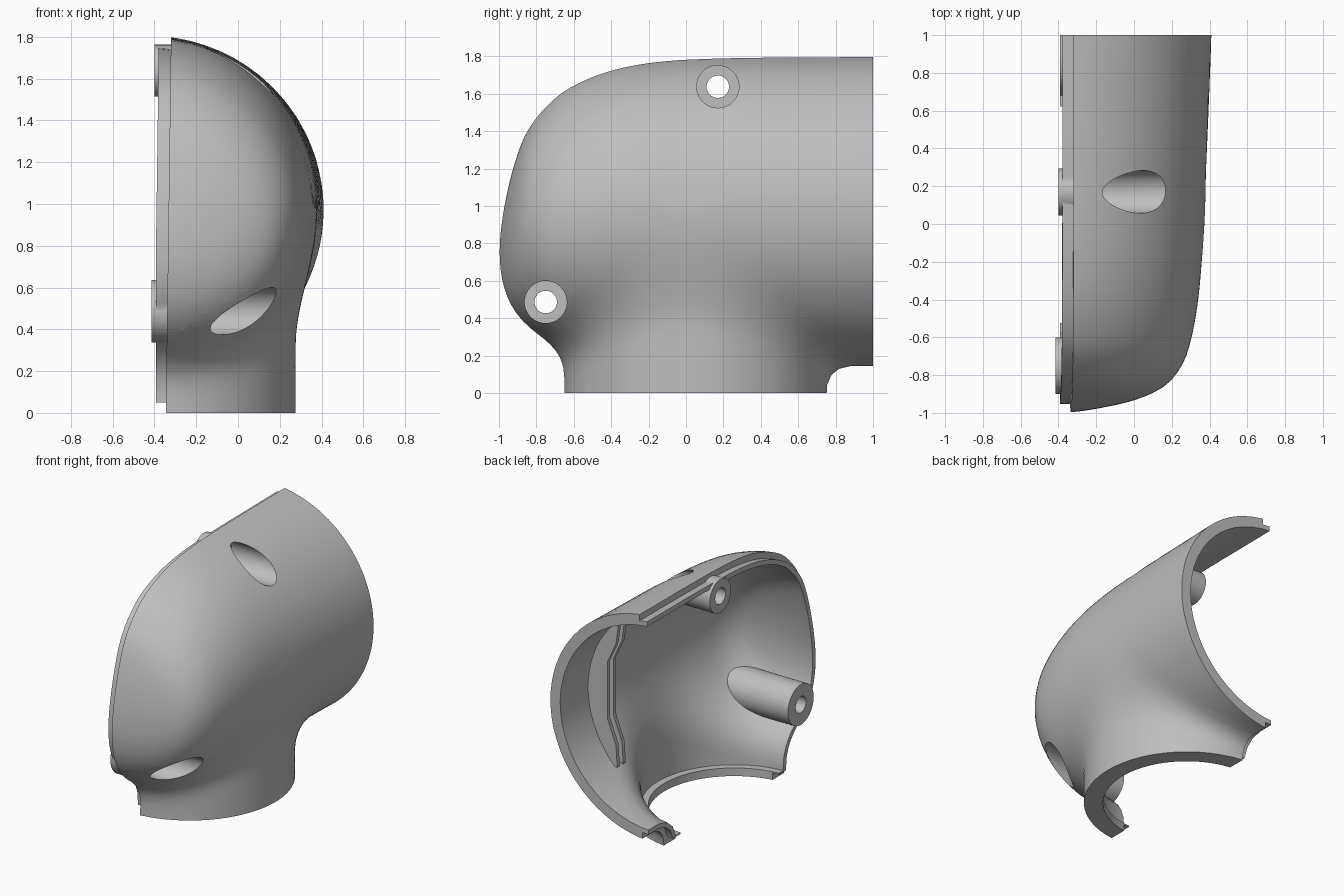
import bpy, bmesh, math
from mathutils import Vector, Matrix

if "Cube" in bpy.data.objects:
    bpy.data.objects.remove(bpy.data.objects["Cube"])

AXIS_X = -0.43            # symmetry plane of the full hollow elbow
SPLIT_X, TILT = -0.333, 0.0138
WALL, STEP = 0.08, 0.045

grey = bpy.data.materials.new("grey_plastic")
grey.diffuse_color = (0.52, 0.52, 0.52, 1)
grey.use_nodes = True
grey.node_tree.nodes["Principled BSDF"].inputs["Base Color"].default_value = grey.diffuse_color

# body stations along y: y, top z, bottom z, half width
STATIONS = [(-1, .74, .74, 0), (-.975, .99, .56, .25), (-.93, 1.19, .455, .44),
            (-.863, 1.38, .37, .585), (-.755, 1.53, .285, .68), (-.62, 1.64, .22, .73),
            (-.355, 1.743, .17, .775), (0, 1.79, .15, .797), (1, 1.805, .14, .84)]
T = [math.sqrt(s[0] + 1) for s in STATIONS]


def slope(i, k):
    a, b = max(i - 1, 0), min(i + 1, len(T) - 1)
    return (STATIONS[b][k] - STATIONS[a][k]) / (T[b] - T[a])


SLOPES = [[slope(i, k) for k in range(4)] for i in range(len(T))]


def station(y):
    """Smooth top, bottom and half width of the body at y."""
    t = min(math.sqrt(y + 1), T[-1])
    i = 0
    while i < len(T) - 2 and t > T[i + 1]:
        i += 1
    h = T[i + 1] - T[i]
    u = (t - T[i]) / h
    a, b = (1 + 2 * u) * (1 - u) ** 2, u * u * (3 - 2 * u)
    c, d = u * (1 - u) ** 2 * h, u * u * (u - 1) * h
    return [a * STATIONS[i][k] + b * STATIONS[i + 1][k] + c * SLOPES[i][k] + d * SLOPES[i + 1][k]
            for k in (1, 2, 3)]


def field(p):
    """Negative inside the rounded body blended with the neck."""
    x, y, z = p.x - AXIS_X, p.y, p.z
    body = 1.0
    if y > -1:
        top, bot, w = station(y)
        w, h = max(w, .002), max((top - bot) / 2, .002)
        body = (math.hypot(x / w, (z - (top + bot) / 2) / h) - 1) * min(w, h)
    body = max(body, y - 1.35)
    neck = max(math.hypot(x, y - .05) - .706, -.35 - z, z - .9)
    k = .15
    e = max(k - abs(body - neck), 0) / k
    return min(body, neck) - e * e * k / 4


def finish(bm, name):
    bmesh.ops.recalc_face_normals(bm, faces=bm.faces[:])
    me = bpy.data.meshes.new(name)
    bm.to_mesh(me)
    bm.free()
    me.materials.append(grey)
    ob = bpy.data.objects.new(name, me)
    bpy.context.collection.objects.link(ob)
    return ob


# blended elbow form, found along rays from its middle
form = bmesh.new()
bmesh.ops.create_uvsphere(form, u_segments=128, v_segments=64, radius=1,
                          matrix=Matrix.Rotation(math.pi / 2, 4, 'Y'))
MID = Vector((AXIS_X, 0, .8))
for v in form.verts:
    d, lo, hi = v.co.normalized(), 0.0, 2.6
    for _ in range(22):
        m = (lo + hi) / 2
        if field(MID + d * m) < 0:
            lo = m
        else:
            hi = m
    v.co = MID + d * lo
bmesh.ops.recalc_face_normals(form, faces=form.faces[:])
form.normal_update()


def elbow(name, inset=0.0):
    bm = form.copy()
    bm.normal_update()
    for v, src in zip(bm.verts, [(q.co.copy(), q.normal.copy()) for q in form.verts]):
        v.co = src[0] - src[1] * inset
    return finish(bm, name)


def box(name, lo, hi, tilt=0.0):
    bm = bmesh.new()
    bmesh.ops.create_cube(bm, size=1)
    pivot = Matrix.Translation((SPLIT_X, 0, .9))
    turn = pivot @ Matrix.Rotation(tilt, 4, 'Y') @ pivot.inverted()
    for v in bm.verts:
        v.co = turn @ Vector([a + (b - a) * (c + .5) for a, b, c in zip(lo, hi, v.co)])
    return finish(bm, name)


def cylinder(name, center, radius, length, along_x=True, segments=48):
    bm = bmesh.new()
    rot = Matrix.Rotation(math.pi / 2, 4, 'Y') if along_x else Matrix()
    bmesh.ops.create_cone(bm, cap_ends=True, segments=segments, radius1=radius, radius2=radius,
                          depth=length, matrix=Matrix.Translation(center) @ rot)
    return finish(bm, name)


def x_cylinder(name, x0, x1, y, z, r):
    return cylinder(name, ((x0 + x1) / 2, y, z), r, x1 - x0)


def combine(a, b, op, keep=False):
    m = a.modifiers.new("combine", 'BOOLEAN')
    m.operation, m.solver, m.object = op, 'EXACT', b
    bpy.context.view_layer.objects.active = a
    bpy.ops.object.modifier_apply(modifier=m.name)
    if not keep:
        bpy.data.objects.remove(b)
    return a


outer = elbow("outer_form")
shell = combine(elbow("shell"), elbow("hollow", WALL), 'DIFFERENCE')

# inward flange at the neck opening
flange = cylinder("flange", (AXIS_X, .05, -.02), .67, .16, False, 96)
combine(flange, cylinder("flange_hole", (AXIS_X, .05, 0), .575, 1, False, 96), 'DIFFERENCE')
combine(shell, flange, 'UNION')

# pair of retaining ribs near the rear opening
RIB = [(.07, 1.5), (.09, 1.35), (.16, 1.2), (.16, .78), (.09, .6), (.08, .44), (.6, .44), (.6, 1.5)]
for y in (.59, .66):
    bm = bmesh.new()
    face = bm.faces.new([bm.verts.new((x, y, z)) for x, z in RIB])
    ext = bmesh.ops.extrude_face_region(bm, geom=[face])
    bmesh.ops.translate(bm, vec=(0, .03, 0),
                        verts=[g for g in ext['geom'] if isinstance(g, bmesh.types.BMVert)])
    rib = combine(finish(bm, "rib"), elbow("rib_limit", .03), 'INTERSECT')
    combine(shell, rib, 'UNION')

# trim to the half, then step the rim so only the inner tongue stands out
combine(shell, box("trim", (SPLIT_X - .06, -2, 0), (2, 1, 3), 0), 'INTERSECT')
combine(shell, box("tongue_end", (-2, -2, -1), (SPLIT_X - .058, 2, 3), TILT), 'DIFFERENCE')
rabbet = box("rabbet", (-1.5, -1.6, -.6), (SPLIT_X, 1.6, 2.3), TILT)
core = combine(elbow("core", STEP), box("core_trim", (-3, -3, .05), (3, 3, 3)), 'INTERSECT')
combine(shell, combine(rabbet, core, 'DIFFERENCE'), 'DIFFERENCE')

# screw bosses with counterbores: y, z, radius, tip x, counterbore floor x
for y, z, r, tip, floor in ((.17, 1.638, .124, -.40, -.25), (-.75, .487, .15, -.415, -.2)):
    boss = combine(x_cylinder("boss", tip, .35, y, z, r), outer, 'INTERSECT', keep=True)
    combine(shell, boss, 'UNION')
    combine(shell, x_cylinder("counterbore", floor, 1, y, z, .113), 'DIFFERENCE')
    combine(shell, x_cylinder("screw_hole", -1, 1, y, z, .06), 'DIFFERENCE')

bpy.data.objects.remove(outer)
form.free()
shell.name = "half_elbow_shell"
bpy.ops.object.select_all(action='DESELECT')
shell.select_set(True)
bpy.context.view_layer.objects.active = shell
bpy.ops.object.shade_smooth_by_angle(angle=math.radians(30))
